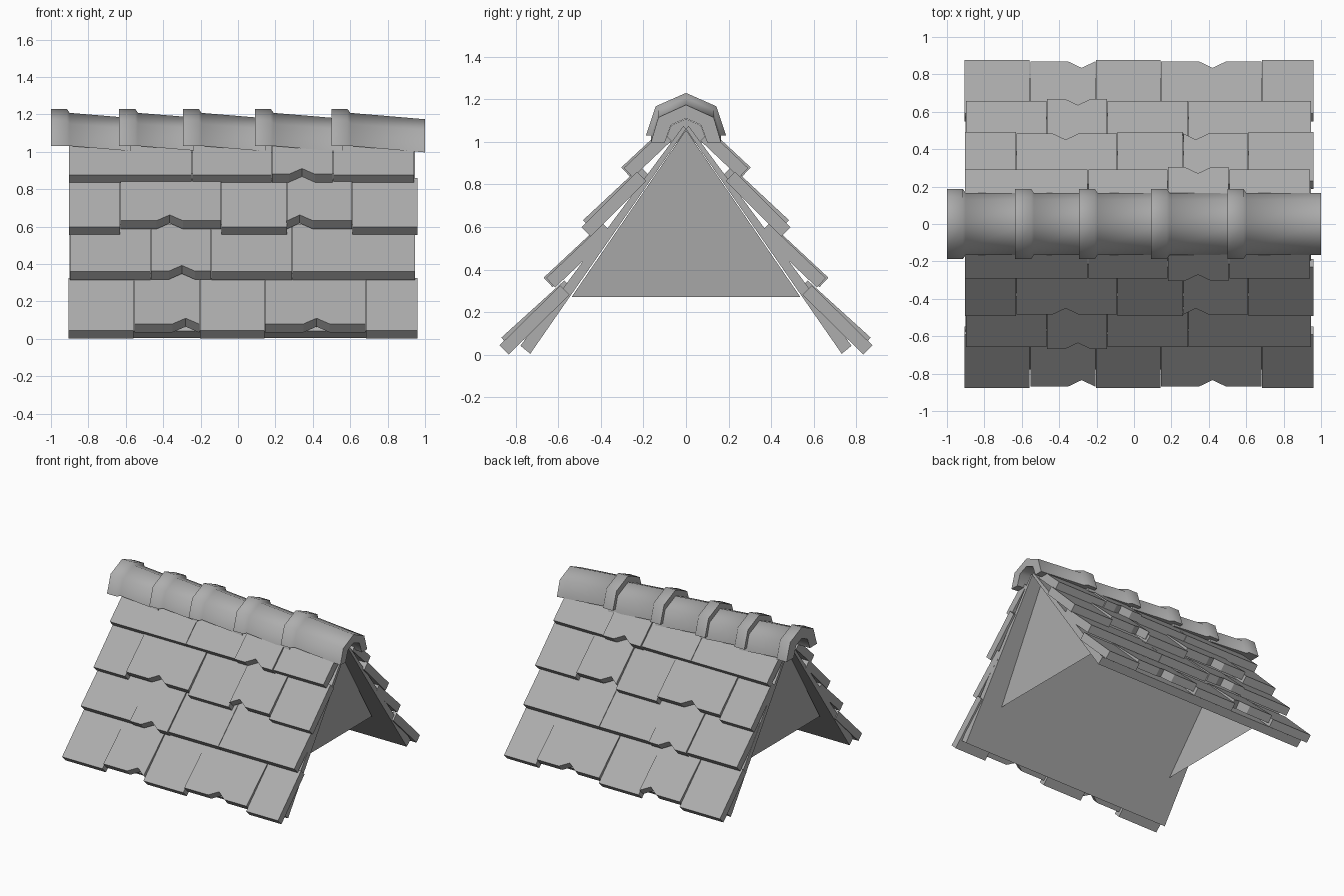
import bpy, bmesh
from math import sin, cos, radians

if "Cube" in bpy.data.objects:
    bpy.data.objects.remove(bpy.data.objects["Cube"])

# Mid-grey for the whole roof
grey = bpy.data.materials.new("roof_grey")
grey.diffuse_color = (.42, .42, .42, 1)
grey.use_nodes = True
grey.node_tree.nodes["Principled BSDF"].inputs["Base Color"].default_value = grey.diffuse_color


def finish(name, bm, mirror=False, smooth=False):
    bmesh.ops.recalc_face_normals(bm, faces=bm.faces[:])
    me = bpy.data.meshes.new(name)
    bm.to_mesh(me)
    bm.free()
    me.materials.append(grey)
    ob = bpy.data.objects.new(name, me)
    bpy.context.collection.objects.link(ob)
    if mirror:
        m = ob.modifiers.new("mirror", 'MIRROR')
        m.use_axis = (False, True, False)
        m.use_mirror_merge = False
    if smooth:
        bpy.ops.object.select_all(action='DESELECT')
        ob.select_set(True)
        bpy.context.view_layer.objects.active = ob
        bpy.ops.object.shade_smooth_by_angle(angle=radians(58))
    return ob


def loft(bm, loops):
    """Closed solid through equally sized point loops, capped at both ends."""
    rings = [[bm.verts.new(p) for p in l] for l in loops]
    n = len(rings[0])
    for a, b in zip(rings, rings[1:]):
        for i in range(n):
            j = (i + 1) % n
            bm.faces.new((a[i], a[j], b[j], b[i]))
    bm.faces.new(rings[0])
    bm.faces.new(rings[-1])


def tile(bm, x0, x1, y, z, ang, length, thick, notch=None):
    """Sloped shingle on the +y side; (y, z) is its lower outer edge."""
    ca, sa = cos(radians(ang)), sin(radians(ang))
    pts = [(x0, length), (x0, 0)]
    if notch is not None:
        pts += [(notch - .07, 0), (notch, .045), (notch + .07, 0)]
    pts += [(x1, 0), (x1, length)]
    loft(bm, [[(u, y - ca * v - sa * d, z + sa * v - ca * d) for u, v in pts]
              for d in (0, thick)])


# Shingle rows: x borders, {tile index: notch centre},
# plain (y, z, angle), notched (y, z, angle), length
rows = [
    ([-.908, -.556, -.205, .142, .682, .96], {1: -.28, 3: .42},
     (.876, .044, 44.5), (.868, .08, 42.2), .40),
    ([-.9, -.467, -.143, .29, .947], {1: -.30},
     (.657, .36, 43.5), (.669, .362, 43), .37),
    ([-.906, -.63, -.09, .264, .61, .962], {1: -.365, 3: .33},
     (.491, .598, 45), (.484, .632, 43), .37),
    ([-.905, -.246, .18, .508, .943], {2: .342},
     (.292, .877, 43.5), (.304, .88, 43), .25),
]
for k, (xs, notches, plain, raised, length) in enumerate(rows):
    bm = bmesh.new()
    for i, (a, b) in enumerate(zip(xs, xs[1:])):
        y, z, ang = raised if i in notches else plain
        tile(bm, a + .0015, b - .0015, y, z, ang, length, .061, notches.get(i))
    finish(f"shingle_row_{k + 1}", bm, mirror=True)

# Roof boards beneath the shingles, thinning towards the ridge
bm = bmesh.new()
prof = [(.732, .004), (.778, .042), (.012, 1.075), (0, 1.06)]
loft(bm, [[(x, y, z) for y, z in prof] for x in (-.9, .945)])
finish("roof_board", bm, mirror=True)

# Attic shell: two gable triangles and the slopes between, open below
bm = bmesh.new()
ends = [[bm.verts.new((s * x, y, z)) for x, y, z in
         ((.78, -.537, .272), (.85, 0, 1.056), (.78, .537, .272))] for s in (-1, 1)]
for e in ends:
    bm.faces.new(e)
for i in (0, 1):
    bm.faces.new((ends[0][i], ends[0][i + 1], ends[1][i + 1], ends[1][i]))
finish("attic_gables", bm)


# Ridge caps: thick angular collar, then a body sloping down under the next one
def arch(x, outer, inner, dz=0):
    o = outer + [(-y, z) for y, z in outer[-2::-1]]
    i = inner + [(-y, z) for y, z in inner[-2::-1]]
    return [(x, y, z + dz) for y, z in o + i[::-1]]


body = [(-.165, .995), (-.13, 1.113), (0, 1.172)]
hollow = [(-.1, .995), (-.07, 1.078), (0, 1.108)]
collar = [(-.188, 1.03), (-.143, 1.167), (0, 1.23)]
collar_in = [(-.1, 1.03), (-.07, 1.113), (0, 1.143)]
starts = [-1, -.635, -.295, .09, .5]
for k, x in enumerate(starts):
    end = starts[k + 1] + .06 if k < 4 else 1
    drop = .04 - .095 * (end - x - .1)
    bm = bmesh.new()
    loft(bm, [arch(x, collar, collar_in), arch(x + .085, collar, collar_in),
              arch(x + .1, body, hollow, .036), arch(end, body, hollow, max(drop, 0))])
    finish(f"ridge_cap_{k + 1}", bm, smooth=True)

# Ridge beam filling the hollow under the caps
bm = bmesh.new()
beam = hollow + [(-y, z) for y, z in hollow[1::-1]]
loft(bm, [[(x, y, z) for y, z in beam] for x in (-.75, .75)])
finish("ridge_beam", bm)
